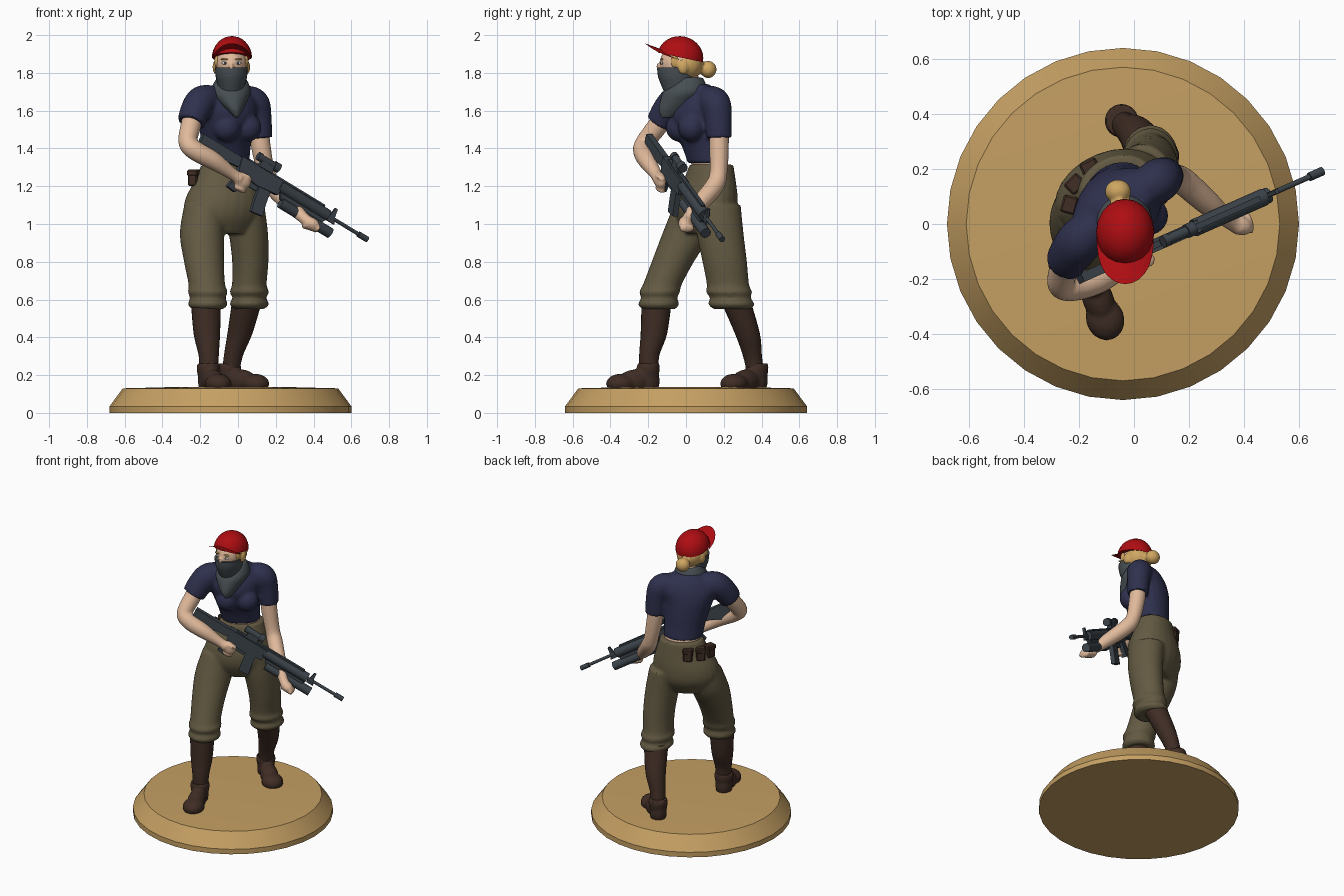
import bpy, bmesh, math
from mathutils import Vector, Matrix, Euler

if "Cube" in bpy.data.objects:
    bpy.data.objects.remove(bpy.data.objects["Cube"])


def mat(name, r, g, b):
    m = bpy.data.materials.new(name)
    m.diffuse_color = (r, g, b, 1)
    m.use_nodes = True
    m.node_tree.nodes["Principled BSDF"].inputs["Base Color"].default_value = m.diffuse_color
    return m


RED = mat("red cap", .42, .004, .006)
NAVY = mat("navy shirt", .028, .030, .075)
OLIVE = mat("olive trousers", .125, .102, .055)
BROWN = mat("dark brown leather", .050, .026, .018)
SKIN = mat("skin", .75, .49, .33)
HAIR = mat("blonde hair", .62, .38, .12)
SCARF = mat("grey scarf", .063, .078, .086)
GUN = mat("gunmetal", .045, .058, .070)
TAN = mat("tan base", .56, .35, .125)
WHITE = mat("eye white", .75, .75, .72)


def spline(pts, steps):
    """Catmull-Rom through rows of numbers."""
    out = []
    for i in range(len(pts) - 1):
        a, b, c, d = pts[max(i - 1, 0)], pts[i], pts[i + 1], pts[min(i + 2, len(pts) - 1)]
        for k in range(steps):
            t = k / steps
            out.append([.5 * (2 * q + (r - p) * t + (2 * p - 5 * q + 4 * r - s) * t * t
                              + (3 * q - p - 3 * r + s) * t ** 3) for p, q, r, s in zip(a, b, c, d)])
    return out + [list(pts[-1])]


def loft(bm, pts, n=24, steps=5, follow=False):
    """Rows are x, y, z, radius x, radius y, yaw in degrees (last two optional)."""
    rows = spline([(list(p) + [p[3], 0][len(p) - 4:])[:6] for p in pts], steps)
    rings = []
    for i, (x, y, z, rx, ry, yaw) in enumerate(rows):
        rot = Matrix.Rotation(math.radians(yaw), 3, 'Z')
        if follow:
            a, b = rows[max(i - 1, 0)], rows[min(i + 1, len(rows) - 1)]
            rot = (Vector(b[:3]) - Vector(a[:3])).to_track_quat('Z', 'Y').to_matrix()
        rings.append([bm.verts.new(Vector((x, y, z)) + rot @ Vector(
            (rx * math.cos(k * math.tau / n), ry * math.sin(k * math.tau / n), 0))) for k in range(n)])
    for a, b in zip(rings, rings[1:]):
        for k in range(n):
            bm.faces.new((a[k], a[(k + 1) % n], b[(k + 1) % n], b[k]))
    bm.faces.new(rings[0][::-1])
    bm.faces.new(rings[-1])


def ball(bm, c, r, rot=(0, 0, 0), seg=20):
    r = (r, r, r) if isinstance(r, (int, float)) else r
    m = Matrix.LocRotScale(Vector(c), Euler([math.radians(a) for a in rot]), Vector(r))
    bmesh.ops.create_uvsphere(bm, u_segments=seg, v_segments=seg // 2 + 2, radius=1, matrix=m)


def finish(name, bm, material, voxel=0, smooth=5, angle=40):
    bmesh.ops.recalc_face_normals(bm, faces=bm.faces)
    me = bpy.data.meshes.new(name)
    bm.to_mesh(me)
    bm.free()
    ob = bpy.data.objects.new(name, me)
    bpy.context.collection.objects.link(ob)
    bpy.ops.object.select_all(action='DESELECT')
    ob.select_set(True)
    bpy.context.view_layer.objects.active = ob
    if voxel:
        m = ob.modifiers.new("fuse", 'REMESH')
        m.mode, m.voxel_size = 'VOXEL', voxel
        s = ob.modifiers.new("soften", 'SMOOTH')
        s.factor, s.iterations = .5, smooth
        for mod in ("fuse", "soften"):
            bpy.ops.object.modifier_apply(modifier=mod)
    ob.data.materials.clear()
    ob.data.materials.append(material)
    bpy.ops.object.shade_smooth_by_angle(angle=math.radians(angle))
    return ob


# round base
bm = bmesh.new()
loft(bm, [(-.04, 0, 0, .64), (-.04, 0, .035, .64), (-.04, 0, .13, .57), (-.04, 0, .137, .3)], n=32, steps=1)
finish("base", bm, TAN, angle=15)

# trousers: pelvis and two rolled legs
bm = bmesh.new()
loft(bm, [(-.075, .10, .95, .15, .10, 22), (-.08, .105, 1.04, .21, .15, 22), (-.075, .11, 1.13, .212, .155, 22),
          (-.065, .125, 1.23, .172, .13, 25), (-.06, .135, 1.315, .138, .11, 25)])
loft(bm, [(-.16, -.145, .55, .085, .09), (-.16, -.145, .575, .105, .108), (-.16, -.142, .61, .094, .096),
          (-.16, -.14, .64, .106, .108), (-.165, -.125, .68, .097, .103), (-.18, -.07, .8, .106, .112),
          (-.19, .005, .95, .118, .13), (-.175, .06, 1.1, .11, .125)])
loft(bm, [(.06, .245, .55, .08, .10), (.06, .24, .575, .104, .122), (.06, .235, .61, .09, .108),
          (.06, .228, .64, .104, .122), (.06, .222, .68, .092, .112), (.065, .205, .8, .096, .118),
          (.055, .18, .95, .104, .125), (.03, .16, 1.1, .11, .13)])
finish("trousers", bm, OLIVE, .01, 4)

# socks
for name, rows in (("right_sock", [(-.155, -.195, .2, .05), (-.155, -.195, .3, .053), (-.165, -.17, .42, .07),
                                   (-.17, -.155, .6, .08)]),
                   ("left_sock", [(-.04, .37, .2, .045), (-.025, .352, .3, .05), (.01, .325, .42, .066),
                                  (.05, .26, .6, .08)])):
    bm = bmesh.new()
    loft(bm, rows)
    finish(name, bm, BROWN)

# boots, sunk slightly into the base
for name, heel, toe in (("right_boot", (-.157, -.2), (-.105, -.345)), ("left_boot", (-.045, .375), (.09, .255))):
    bm = bmesh.new()
    h, t = Vector(heel), Vector(toe)
    yaw = math.degrees(math.atan2(t.y - h.y, t.x - h.x))
    mid = (h + t) / 2
    ball(bm, (*h, .17), (.062, .055, .085), (0, 0, yaw))
    ball(bm, (*mid, .165), (.10, .057, .065), (0, 8, yaw))
    ball(bm, (*t, .155), (.08, .07, .052), (0, 0, yaw))
    loft(bm, [(*h, .19, .055), (*h, .235, .062), (*h, .262, .058)], steps=2)
    finish(name, bm, BROWN, .009, 3)

# bare waist
bm = bmesh.new()
loft(bm, [(-.06, .135, 1.26, .12, .095, 28), (-.06, .115, 1.38, .112, .088, 30)])
finish("waist", bm, SKIN)

# shirt with bust and short sleeves
bm = bmesh.new()
loft(bm, [(-.06, .118, 1.322, .126, .103, 30), (-.06, .10, 1.40, .132, .112, 32), (-.06, .075, 1.49, .148, .13, 35),
          (-.06, .055, 1.57, .165, .14, 37), (-.06, .055, 1.64, .185, .122, 38), (-.055, .06, 1.695, .155, .092, 38),
          (-.045, .045, 1.74, .085, .07, 38)])
ball(bm, (-.06, -.035, 1.51), (.075, .072, .075))
ball(bm, (.05, .03, 1.51), (.075, .072, .075))
loft(bm, [(-.13, 0, 1.665, .07), (-.19, -.055, 1.65, .083), (-.225, -.10, 1.60, .08), (-.25, -.14, 1.535, .073)],
     follow=True)
loft(bm, [(.03, .12, 1.665, .07), (.085, .155, 1.64, .08), (.105, .17, 1.57, .073), (.115, .175, 1.455, .066)],
     follow=True)
finish("shirt", bm, NAVY, .01, 4)

# arms and hands
bm = bmesh.new()
loft(bm, [(-.23, -.10, 1.60, .052), (-.25, -.15, 1.52, .054), (-.265, -.218, 1.43, .05), (-.22, -.228, 1.385, .052),
          (-.13, -.205, 1.335, .048), (-.03, -.16, 1.265, .032), (.01, -.145, 1.24, .034)], follow=True)
ball(bm, (.02, -.138, 1.232), (.055, .03, .042), (0, 30, 20))
for k in range(4):
    ball(bm, (.045 - .012 * k, -.135, 1.25 - .022 * k), (.038, .026, .013), (0, 25, 25))
finish("right_arm", bm, SKIN, .008, 3)
bm = bmesh.new()
loft(bm, [(.11, .175, 1.54, .05), (.12, .175, 1.42, .052), (.15, .172, 1.27, .047), (.185, .15, 1.2, .05),
          (.27, .075, 1.11, .045), (.35, .01, 1.03, .03), (.385, -.01, 1.005, .033)], follow=True)
ball(bm, (.385, -.005, 1.005), (.05, .035, .032), (0, 20, -20))
for k in range(4):
    ball(bm, (.355 + .021 * k, .005, .997 - .007 * k), (.013, .042, .024), (0, 25, 15))
finish("left_arm", bm, SKIN, .008, 3)

# head and neck
bm = bmesh.new()
loft(bm, [(-.045, .04, 1.68, .055), (-.035, .0, 1.82, .055)])
ball(bm, (-.035, -.035, 1.85), (.085, .105, .10))
ball(bm, (-.035, -.07, 1.79), (.062, .07, .07))
ball(bm, (-.035, -.14, 1.833), (.013, .018, .022))
finish("head", bm, SKIN, .008, 3)
for s in (-1, 1):
    x = -.035 + s * .035
    for name, c, r, m in (("eye", (x, -.128, 1.852), (.018, .007, .008), WHITE),
                          ("pupil", (x, -.133, 1.852), (.006, .004, .007), GUN),
                          ("eyebrow", (x, -.128, 1.872), (.022, .008, .005), HAIR)):
        bm = bmesh.new()
        ball(bm, c, r, seg=12)
        finish(name, bm, m)

# hair with side locks and a bun
bm = bmesh.new()
ball(bm, (-.035, .005, 1.845), (.088, .085, .085))
for s in (-1, 1):
    ball(bm, (-.035 + s * .08, -.015, 1.83), (.02, .03, .038))
    ball(bm, (-.035 + s * .077, -.06, 1.86), (.014, .022, .035))
ball(bm, (-.05, .085, 1.825), (.025, .03, .025))
ball(bm, (-.058, .118, 1.818), (.048, .044, .046))
finish("hair", bm, HAIR, .008, 2)

# face scarf and draped point
bm = bmesh.new()
loft(bm, [(-.035, -.055, 1.828, .086, .098), (-.035, -.05, 1.78, .083, .098), (-.035, -.035, 1.72, .07, .09),
          (-.035, -.01, 1.67, .07, .09)])
finish("face_scarf", bm, SCARF)
bm = bmesh.new()
loft(bm, [(-.035, .015, 1.775, .075, .075), (-.037, .008, 1.735, .098, .10), (-.037, -.005, 1.695, .105, .118),
          (-.03, -.035, 1.65, .08, .103), (-.015, -.075, 1.60, .04, .07), (-.006, -.105, 1.56, .008, .025)])
finish("neck_scarf", bm, SCARF, .009, 2)

# cap: half dome and curved peak, tilted back
tilt = Matrix.Translation((-.032, -.03, 1.882)) @ Matrix.Rotation(math.radians(-12), 4, 'X')
bm = bmesh.new()
loft(bm, [(0, 0, 0 + .112 * math.sin(a), .106 * math.cos(a), .122 * math.cos(a))
          for a in [k * math.pi / 16 for k in range(8)] + [1.54]], n=20, steps=1)
bm.transform(tilt)
finish("cap_crown", bm, RED)
bm = bmesh.new()
grid = []
for i in range(13):
    a = math.radians(-84 + 14 * i)
    s, c = math.sin(a), math.cos(a)
    grid.append([bm.verts.new((.104 * s, -.112 * c - t * .088 * max(c, .0) ** .5, .022 - .034 * s * s + .012 * t * c))
                 for t in (0, .5, 1)])
for a, b in zip(grid, grid[1:]):
    for k in range(2):
        bm.faces.new((a[k], b[k], b[k + 1], a[k + 1]))
bmesh.ops.solidify(bm, geom=bm.faces[:], thickness=.014)
bm.transform(tilt)
finish("cap_peak", bm, RED)

# belt pouches on the right hip
for x, y, yaw in ((-.235, .07, 75), (-.215, .145, 45), (-.16, .205, 25)):
    bm = bmesh.new()
    for z, h, w in ((1.243, .085, .06), (1.27, .035, .066)):
        bmesh.ops.create_cube(bm, size=1, matrix=Matrix.LocRotScale(
            Vector((x, y, z)), Euler((0, 0, math.radians(yaw))), Vector((w, w - .01, h))))
    bmesh.ops.bevel(bm, geom=bm.edges[:], offset=.007, segments=1, affect='EDGES')
    finish("belt_pouch", bm, BROWN, angle=20)

# rifle, built along local x with z up, then placed in the hands
butt, muzzle = Vector((-.2, -.20, 1.45)), Vector((.68, .19, .915))
d = (muzzle - butt).normalized()
up = (Vector((0, 0, 1)) - d * d.z).normalized()
place = Matrix.Translation(butt) @ Matrix((d, up.cross(d), up)).transposed().to_4x4()


def plate(bm, pts, w, off=0):
    a, b = ([bm.verts.new((u, off + s * w / 2, v)) for u, v in pts] for s in (-1, 1))
    bm.faces.new(a)
    bm.faces.new(b[::-1])
    for k in range(len(pts)):
        j = (k + 1) % len(pts)
        bm.faces.new((a[k], b[k], b[j], a[j]))


def rod(bm, u0, u1, v, r, n=12):
    m = Matrix.Translation(((u0 + u1) / 2, 0, v)) @ Matrix.Rotation(math.pi / 2, 4, 'Y')
    bmesh.ops.create_cone(bm, cap_ends=True, segments=n, radius1=r, radius2=r, depth=u1 - u0, matrix=m)


parts = {
    "rifle_stock": ([(0, .03), (.26, .03), (.26, -.025), (.16, -.035), (.01, -.10)], .035),
    "rifle_receiver": ([(.25, .035), (.53, .035), (.53, -.045), (.40, -.06), (.27, -.045)], .046),
    "rifle_grip": ([(.28, -.04), (.34, -.04), (.31, -.15), (.255, -.145)], .034),
    "rifle_magazine": ([(.415, -.04), (.485, -.04), (.495, -.12), (.51, -.185), (.44, -.195), (.425, -.12)], .03),
    "rifle_trigger_guard": ([(.34, -.04), (.415, -.04), (.415, -.085), (.35, -.085)], .012),
    "rifle_rail": ([(.30, .035), (.80, .035), (.80, .045), (.30, .045)], .022),
    "rifle_scope_mount": ([(.36, .04), (.45, .04), (.44, .085), (.37, .085)], .03),
    "rifle_front_sight": ([(.845, -.02), (.895, -.02), (.88, .02), (.875, .06), (.86, .06)], .016),
    "rifle_launcher_mount": ([(.54, -.02), (.84, -.02), (.82, -.055), (.56, -.055)], .026)}
for name, (pts, w) in parts.items():
    bm = bmesh.new()
    plate(bm, pts, w)
    bm.transform(place)
    finish(name, bm, GUN, angle=25)
for name, u0, u1, v, r in (("rifle_handguard", .52, .84, .005, .032), ("rifle_barrel", .8, 1.09, .005, .010),
                           ("rifle_muzzle", 1.045, 1.105, .005, .016), ("rifle_launcher", .57, .90, -.07, .029),
                           ("rifle_scope", .34, .47, .085, .019), ("rifle_scope_front", .44, .475, .085, .026),
                           ("rifle_scope_rear", .335, .36, .085, .023)):
    bm = bmesh.new()
    rod(bm, u0, u1, v, r)
    bm.transform(place)
    finish(name, bm, GUN, angle=35)
